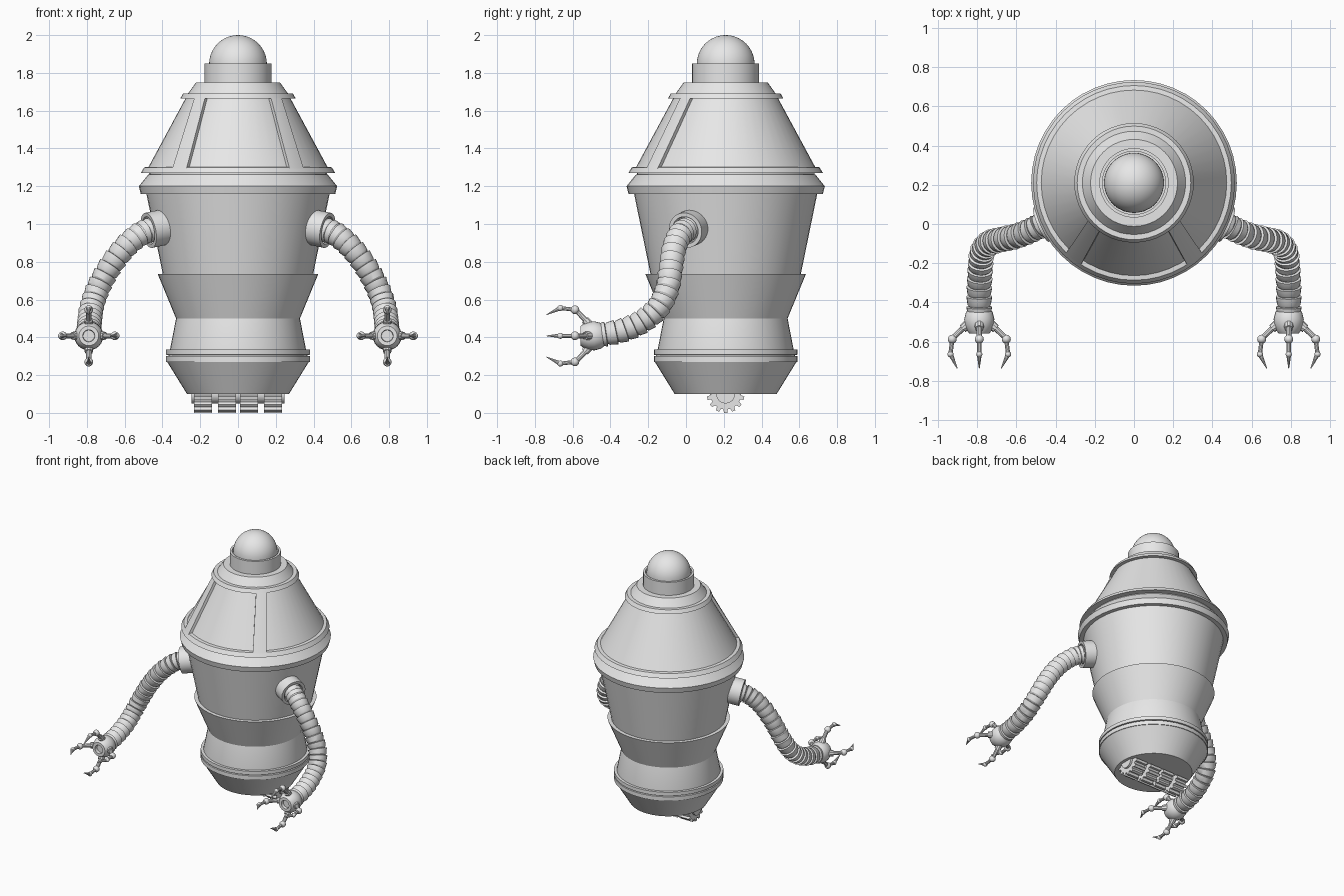
import bpy, bmesh, math
from mathutils import Vector, Matrix

if "Cube" in bpy.data.objects:
    bpy.data.objects.remove(bpy.data.objects["Cube"])

grey = bpy.data.materials.new("plain grey")
grey.diffuse_color = (0.8, 0.8, 0.8, 1)
grey.use_nodes = True
grey.node_tree.nodes["Principled BSDF"].inputs["Base Color"].default_value = grey.diffuse_color
AXIS = Vector((0, 0.21, 0))   # body axis
SEG = 48


def finish(name, bm, angle=30):
    bmesh.ops.recalc_face_normals(bm, faces=bm.faces)
    me = bpy.data.meshes.new(name)
    bm.to_mesh(me)
    bm.free()
    me.materials.append(grey)
    ob = bpy.data.objects.new(name, me)
    bpy.context.collection.objects.link(ob)
    bpy.ops.object.select_all(action='DESELECT')
    ob.select_set(True)
    bpy.context.view_layer.objects.active = ob
    bpy.ops.object.shade_smooth_by_angle(angle=math.radians(angle))
    return ob


def loft(bm, rings, closed=False):
    """Skin a list of rings of points; cap the ends unless closed."""
    vs = [[bm.verts.new(p) for p in r] for r in rings]
    n = len(vs[0])
    pairs = list(zip(vs, vs[1:])) + ([(vs[-1], vs[0])] if closed else [])
    for a, b in pairs:
        for i in range(n):
            j = (i + 1) % n
            bm.faces.new((a[i], a[j], b[j], b[i]))
    if not closed:
        bm.faces.new(vs[0][::-1])
        bm.faces.new(vs[-1])


def circle(centre, direction, radius, n):
    q = Vector(direction).to_track_quat('Z', 'Y')
    return [Vector(centre) + q @ Vector((radius * math.cos(t), radius * math.sin(t), 0))
            for t in (2 * math.pi * i / n for i in range(n))]


def rod(bm, a, b, r1, r2, n=10):
    a, b = Vector(a), Vector(b)
    loft(bm, [circle(a, b - a, r1, n), circle(b, b - a, r2, n)])


def ball(bm, c, r):
    bmesh.ops.create_uvsphere(bm, u_segments=12, v_segments=8, radius=r,
                              matrix=Matrix.Translation(c))


def lathe(name, profile, origin=AXIS, direction=(0, 0, 1), n=SEG, closed=False):
    bm = bmesh.new()
    d = Vector(direction).normalized()
    loft(bm, [circle(Vector(origin) + d * h, d, r, n) for r, h in profile], closed)
    return finish(name, bm)


# Body, from the base upward
lathe("lower_bowl", [(.27, .10), (.375, .27), (.36, .275)])
lathe("lower_band", [(.36, .27), (.38, .27), (.38, .30), (.368, .302), (.368, .306),
                     (.38, .308), (.38, .335), (.355, .335)])
lathe("waist", [(.36, .30), (.36, .335), (.328, .50), (.30, .505)])
lathe("skirt", [(.328, .50), (.425, .735), (.39, .735)])
lathe("torso", [(.395, .72), (.487, 1.17)])
lathe("shoulder_ring", [(.48, 1.16), (.515, 1.16), (.525, 1.20), (.475, 1.262), (.45, 1.262)])
lathe("upper_ring", [(.47, 1.255), (.47, 1.27), (.515, 1.27), (.497, 1.30), (.45, 1.305)])
lathe("head_cone", [(.475, 1.30), (.275, 1.67)])
lathe("top_ring", [(.27, 1.665), (.305, 1.665), (.29, 1.692), (.262, 1.692)])
lathe("cap_cone", [(.265, 1.69), (.222, 1.75)])
lathe("neck", [(.177, 1.745), (.177, 1.85), (.161, 1.85), (.161, 1.82)])
lathe("dome", [(.153, 1.81)] + [(.153 * math.cos(t), 1.847 + .153 * math.sin(t))
      for t in (math.radians(a) for a in (0, 9, 18, 27, 36, 45, 54, 63, 72, 81, 88.5))])

# Raised posts either side of the front window
for s, side in ((-1, "left"), (1, "right")):
    bm = bmesh.new()
    rings = []
    for k in range(6):
        f = k / 5
        row = []
        for z, r0, r1, a0, a1 in ((1.295, .45, .50, 33, 44), (1.668, .25, .297, 36, 51)):
            a = math.radians(a0 + (a1 - a0) * f)
            for r in ((r0, r1) if z < 1.5 else (r1, r0)):
                row.append(AXIS + Vector((s * r * math.sin(a), -r * math.cos(a), z)))
        rings.append(row)
    loft(bm, rings)
    finish(side + "_window_post", bm)

# Toothed rollers under the base
TEETH = 14
for i, x in enumerate((-.185, -.058, .058, .185)):
    outline = []
    for t in range(TEETH):
        for off, r in ((-.32, .082), (-.2, .1), (.2, .1), (.32, .082)):
            a = 2 * math.pi * (t + off) / TEETH - math.pi / 2
            outline.append((.21 + r * math.cos(a), .1 + r * math.sin(a)))
    bm = bmesh.new()
    loft(bm, [[(x + dx, y, z) for y, z in outline] for dx in (-.047, .047)])
    finish("roller_%d" % (i + 1), bm)
bm = bmesh.new()
rod(bm, (-.247, .21, .1), (.247, .21, .1), .05, .05, 24)
finish("axle", bm)

# Arm centre line, given for the +x side
PATH = [Vector(p) for p in (
    (.42, .02, .978), (.46, .003, .97), (.52, -.03, .945), (.60, -.062, .875),
    (.68, -.08, .77), (.74, -.098, .66), (.775, -.145, .56), (.785, -.23, .485),
    (.79, -.34, .435), (.79, -.46, .412))]


def smooth_path(t):
    """Catmull-Rom point on the arm centre line, t from 0 to 1."""
    u = t * (len(PATH) - 1)
    i = min(int(u), len(PATH) - 2)
    u -= i
    p = [PATH[max(0, min(len(PATH) - 1, i + k))] for k in (-1, 0, 1, 2)]
    return .5 * (2 * p[1] + (p[2] - p[0]) * u + (2 * p[0] - 5 * p[1] + 4 * p[2] - p[3]) * u ** 2
                 + (3 * p[1] - p[0] - 3 * p[2] + p[3]) * u ** 3)


for s, side in ((1, "right"), (-1, "left")):
    flip = Vector((s, 1, 1))

    # Shoulder socket, an open cup
    lathe(side + "_socket", [(.095, 0), (.095, .11), (.074, .11), (.07, .07)],
          (s * .375, .04, .987), (s * .9, -.4, -.19), 32)

    # Ribbed hose of stepped segments
    RIBS = 23
    bm = bmesh.new()
    rings = []
    for k in range(RIBS):
        for f, r in ((0, .053), (.06, .066), (.8, .060), (.98, .053)):
            t = (k + f) / RIBS
            tan = smooth_path(min(1, t + .01)) - smooth_path(max(0, t - .01))
            rings.append(circle(smooth_path(t) * flip, tan * flip, r, 20))
    loft(bm, rings)
    finish(side + "_hose", bm)

    # Round palm with a recessed front hole
    hand = Vector((s * .79, 0, .408))
    lathe(side + "_palm", [(.052, .43), (.068, .45), (.077, .485), (.074, .515), (.062, .545),
                           (.052, .558), (.032, .558), (.03, .535)], hand, (0, -1, 0), 24)

    # Four jointed claws
    bm = bmesh.new()
    for q in range(4):
        out = Vector((math.cos(q * math.pi / 2), 0, math.sin(q * math.pi / 2)))

        def at(r, y):
            return hand + out * r + Vector((0, y, 0))
        rod(bm, at(.045, -.50), at(.085, -.535), .026, .022)
        rod(bm, at(.07, -.52), at(.138, -.585), .015, .013)
        ball(bm, at(.138, -.588), .023)
        rod(bm, at(.138, -.588), at(.147, -.665), .011, .011)
        ball(bm, at(.147, -.665), .016)
        rod(bm, at(.147, -.665), at(.112, -.738), .013, .002)
    finish(side + "_claws", bm)
